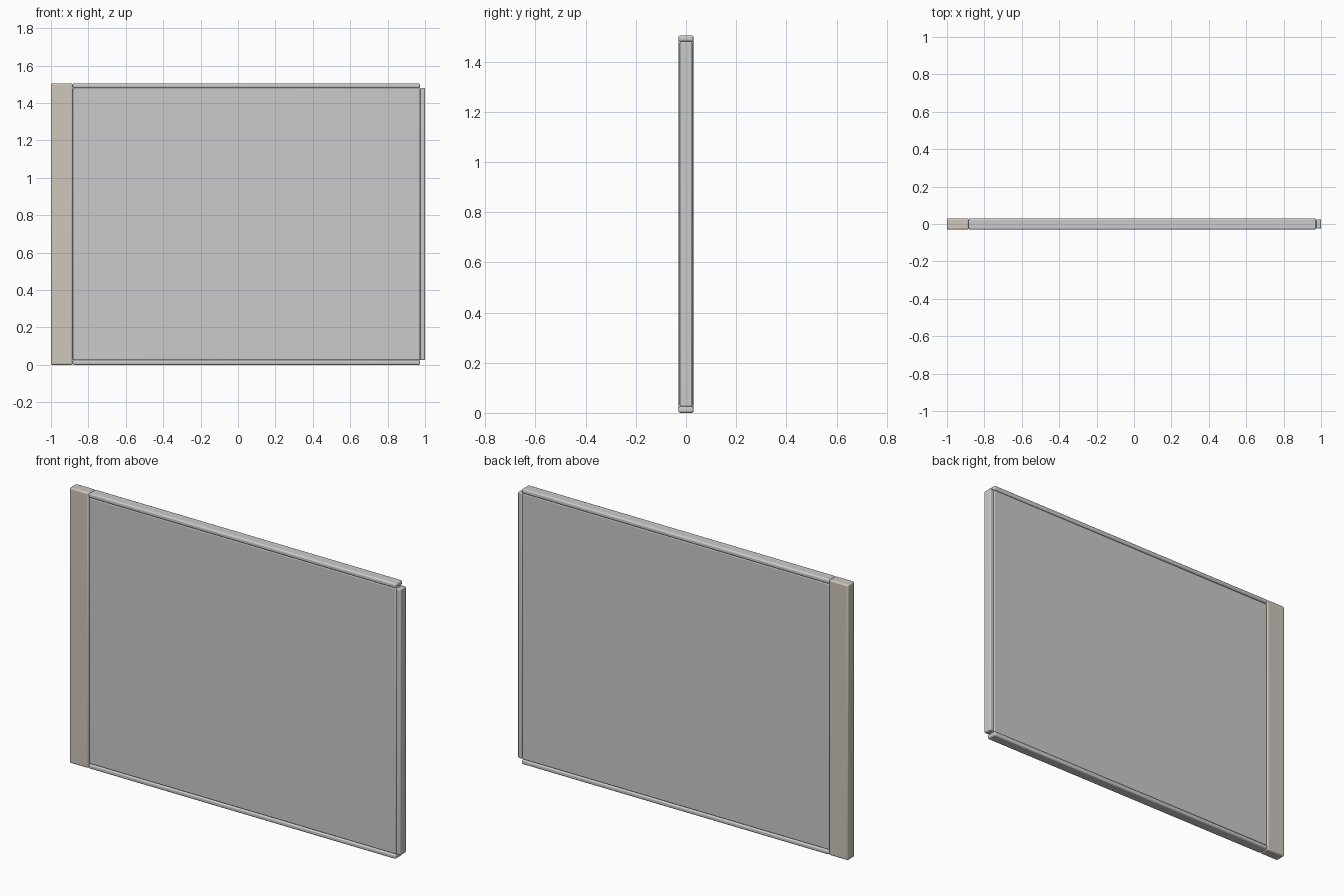
import bpy

if "Cube" in bpy.data.objects:
    bpy.data.objects.remove(bpy.data.objects["Cube"])

def box(name, x, y, z, bevel, color=None):
    """Bevelled box from (min, max) ranges."""
    bpy.ops.mesh.primitive_cube_add(size=1)
    o = bpy.context.object
    o.name = name
    o.location = [(r[0] + r[1]) / 2 for r in (x, y, z)]
    o.scale = [r[1] - r[0] for r in (x, y, z)]
    bpy.ops.object.transform_apply(location=False, rotation=False, scale=True)
    m = o.modifiers.new("bevel", 'BEVEL')
    m.width = bevel
    m.segments = 3
    bpy.ops.object.shade_smooth_by_angle()
    if color:
        mat = bpy.data.materials.new(name)
        mat.diffuse_color = color
        mat.use_nodes = True
        mat.node_tree.nodes["Principled BSDF"].inputs["Base Color"].default_value = mat.diffuse_color
        o.data.materials.append(mat)
    return o

H = 1.505
beige = (0.62, 0.57, 0.50, 1)
# wide post on the left
box("side_post", (-1, -0.884), (-0.03, 0.03), (0, H), 0.008, beige)
# top and bottom rails
for name, z in (("bottom_rail", 0), ("top_rail", H - 0.025)):
    box(name, (-0.884, 0.974), (-0.03, 0.03), (z, z + 0.025), 0.008)
# narrow edge strip on the right
box("edge_strip", (0.974, 1), (-0.025, 0.025), (0.025, H - 0.025), 0.006)
# translucent panel
box("panel", (-0.884, 0.974), (-0.025, 0.025), (0.025, H - 0.025), 0.006, (0.6, 0.6, 0.58, 0.5))
